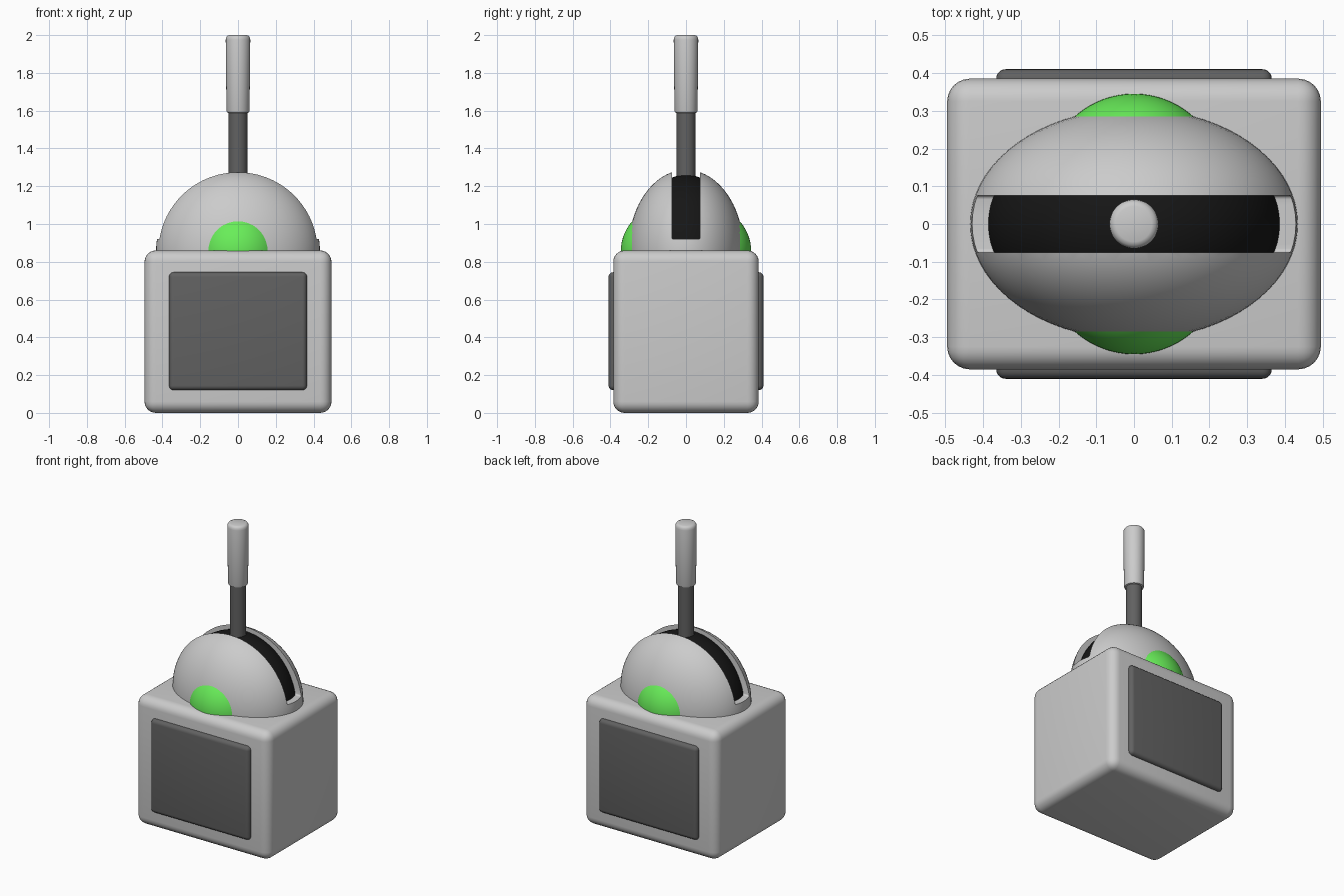
import bpy, bmesh, math
from mathutils import Vector

if "Cube" in bpy.data.objects:
    bpy.data.objects.remove(bpy.data.objects["Cube"])


def material(name, rgb):
    m = bpy.data.materials.new(name)
    m.diffuse_color = (*rgb, 1)
    m.use_nodes = True
    m.node_tree.nodes["Principled BSDF"].inputs["Base Color"].default_value = m.diffuse_color
    return m


DARK = material("dark_grey", (0.12, 0.12, 0.12))
BLACK = material("black", (0.008, 0.008, 0.008))
GREEN = material("green", (0.14, 0.85, 0.1))


def finish(name, bm, mat=None):
    bmesh.ops.recalc_face_normals(bm, faces=bm.faces)
    me = bpy.data.meshes.new(name)
    bm.to_mesh(me)
    bm.free()
    ob = bpy.data.objects.new(name, me)
    bpy.context.collection.objects.link(ob)
    if mat:
        me.materials.append(mat)
    smooth(ob)
    return ob


def smooth(ob):
    bpy.ops.object.select_all(action='DESELECT')
    ob.select_set(True)
    bpy.context.view_layer.objects.active = ob
    bpy.ops.object.shade_smooth_by_angle(angle=math.radians(35))


def box(name, lo, hi, bevel, mat=None, segments=5):
    lo, hi = Vector(lo), Vector(hi)
    bm = bmesh.new()
    bmesh.ops.create_cube(bm, size=1)
    bmesh.ops.scale(bm, vec=hi - lo, verts=bm.verts)
    bmesh.ops.translate(bm, vec=(lo + hi) / 2, verts=bm.verts)
    bmesh.ops.bevel(bm, geom=bm.edges[:], offset=bevel, segments=segments,
                    profile=0.5, affect='EDGES')
    return finish(name, bm, mat)


def half_ellipsoid(name, centre, radii, mat=None):
    # upper half only, closed underneath just inside the body
    bm = bmesh.new()
    bmesh.ops.create_uvsphere(bm, u_segments=72, v_segments=36, radius=1)
    bmesh.ops.scale(bm, vec=radii, verts=bm.verts)
    bmesh.ops.translate(bm, vec=centre, verts=bm.verts)
    bmesh.ops.bisect_plane(bm, geom=bm.verts[:] + bm.edges[:] + bm.faces[:],
                           plane_co=(0, 0, 0.845), plane_no=(0, 0, 1), clear_inner=True)
    bmesh.ops.holes_fill(bm, edges=[e for e in bm.edges if e.is_boundary])
    return finish(name, bm, mat)


def lathe(name, profile, mat=None):
    bm = bmesh.new()
    vs = [bm.verts.new((r, 0, z)) for r, z in profile]
    es = [bm.edges.new(p) for p in zip(vs, vs[1:])]
    bmesh.ops.spin(bm, geom=vs + es, cent=(0, 0, 0), axis=(0, 0, 1),
                   angle=2 * math.pi, steps=48)
    bmesh.ops.remove_doubles(bm, verts=bm.verts, dist=1e-5)
    return finish(name, bm, mat)


# Body block
box("body", (-0.495, -0.385, 0), (0.495, 0.385, 0.86), 0.06, segments=6)

# Front and back panels, green caps on the dome sides
for side, s in (("front", -1), ("back", 1)):
    y = sorted((s * 0.35, s * 0.41))
    box(side + "_panel", (-0.365, y[0], 0.12), (0.365, y[1], 0.745), 0.025, DARK)
    half_ellipsoid(side + "_cap", (0, s * 0.11, 0.857), (0.235, 0.235, 0.235), GREEN)

# Dome with a lever slot
dome = half_ellipsoid("dome", (0, 0, 0.857), (0.434, 0.306, 0.43))
cutter = box("slot_cutter", (-0.8, -0.075, 0.92), (0.8, 0.075, 1.6), 0.01, segments=3)
cutter.hide_render = True
mod = dome.modifiers.new("slot", 'BOOLEAN')
mod.operation = 'DIFFERENCE'
mod.solver = 'EXACT'
mod.object = cutter
bpy.context.view_layer.objects.active = dome
bpy.ops.object.modifier_apply(modifier=mod.name)
bpy.data.objects.remove(cutter)
smooth(dome)

# Black core seen through the slot
half_ellipsoid("slot_core", (0, 0, 0.857), (0.391, 0.28, 0.403), BLACK)

# Lever shaft and grip
lathe("lever_shaft", [(0, 1.1), (0.05, 1.1), (0.05, 1.62), (0, 1.62)], DARK)
lathe("lever_grip", [(0, 1.588), (0.052, 1.588), (0.058, 1.591), (0.061, 1.6), (0.065, 1.975),
                     (0.063, 1.987), (0.057, 1.996), (0.047, 2.0), (0, 2.0)])
